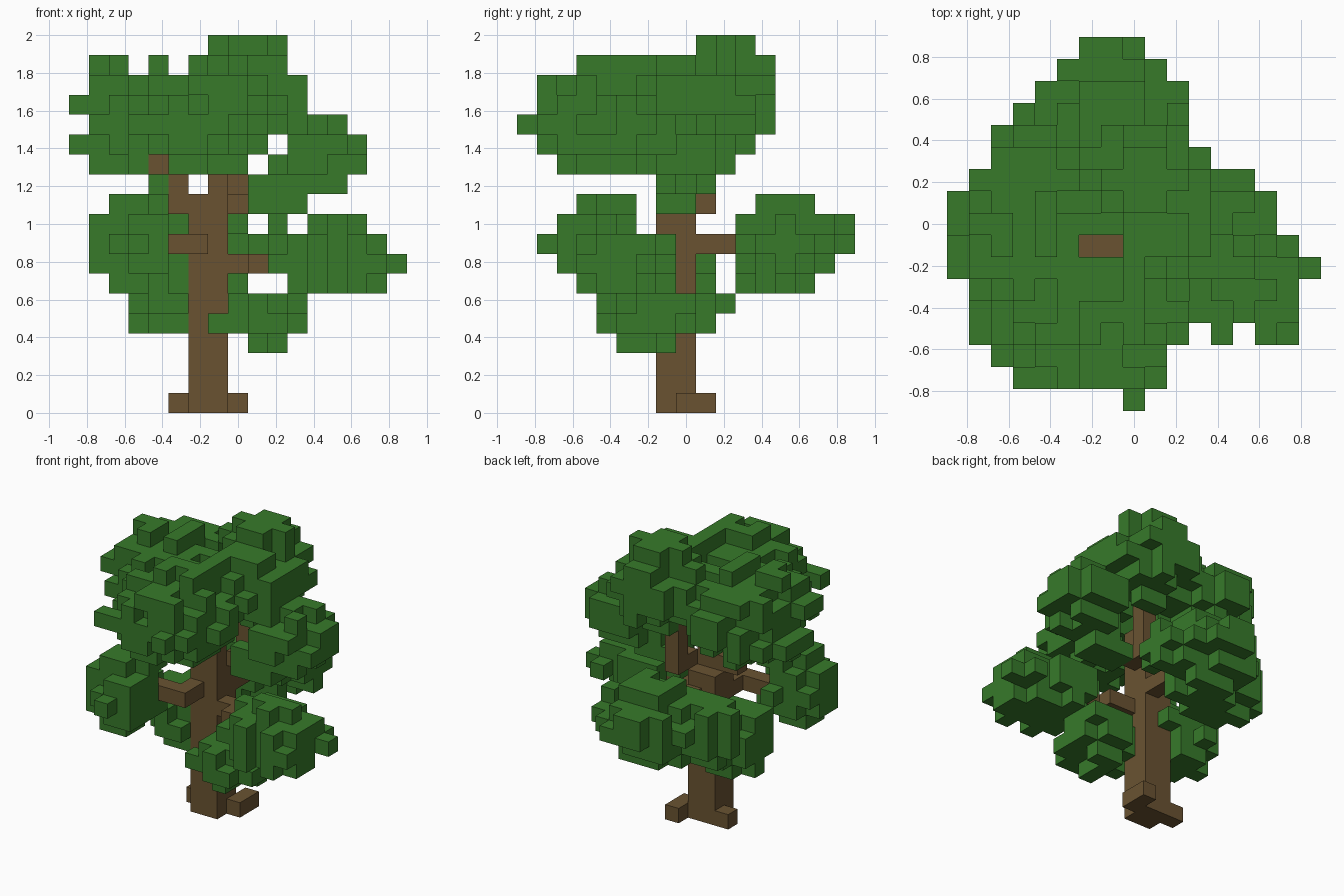
import bpy, bmesh, random
from itertools import product

random.seed(4)
SIZE = 2 / 19          # edge of one block
MIDDLE = 8             # grid index of the centre column

cube = bpy.data.objects.get("Cube")
if cube:
    bpy.data.objects.remove(cube, do_unlink=True)


def make_material(name, colour):
    mat = bpy.data.materials.new(name)
    mat.use_nodes = True
    mat.diffuse_color = (*colour, 1)
    mat.node_tree.nodes["Principled BSDF"].inputs["Base Color"].default_value = (*colour, 1)
    return mat


def box(low, high):
    """All grid cells from low to high, both included."""
    return set(product(*(range(a, b + 1) for a, b in zip(low, high))))


def clump(centre, radii):
    """Rounded leaf clump with a ragged outer shell."""
    cells = set()
    low = [int(c - r) for c, r in zip(centre, radii)]
    high = [int(c + r) + 1 for c, r in zip(centre, radii)]
    for cell in sorted(box(low, high)):
        dist = sum(((p - c) / r) ** 2 for p, c, r in zip(cell, centre, radii))
        if dist < 1 and not (dist > 0.6 and random.random() < 0.22):
            cells.add(cell)
    return cells


def build(name, cells, solid, material):
    """Mesh of the cell sides that no other block covers."""
    bm = bmesh.new()
    corners = {}

    def vert(key):
        if key not in corners:
            x, y, z = key
            corners[key] = bm.verts.new(((x - MIDDLE - 0.5) * SIZE,
                                         (y - MIDDLE - 0.5) * SIZE, z * SIZE))
        return corners[key]

    for cell in sorted(cells):
        for axis, side in product(range(3), (0, 1)):
            step = [0, 0, 0]
            step[axis] = 2 * side - 1
            if tuple(c + s for c, s in zip(cell, step)) in solid:
                continue
            u, v = (axis + 1) % 3, (axis + 2) % 3
            ring = []
            for du, dv in ((0, 0), (1, 0), (1, 1), (0, 1)):
                key = list(cell)
                key[axis] += side
                key[u] += du
                key[v] += dv
                ring.append(vert(tuple(key)))
            bm.faces.new(ring if side else ring[::-1])
    mesh = bpy.data.meshes.new(name)
    bm.to_mesh(mesh)
    bm.free()
    mesh.materials.append(material)
    obj = bpy.data.objects.new(name, mesh)
    bpy.context.collection.objects.link(obj)


# Trunk with root stubs
trunk = box((6, 7, 0), (7, 8, 9)) | box((8, 8, 0), (8, 9, 0)) | {(5, 8, 0)}

# Branches reaching into the clumps
branches = set()
for low, high in (
    ((8, 7, 7), (9, 7, 7)),       # lower left
    ((9, 6, 7), (11, 6, 7)),
    ((7, 9, 8), (7, 10, 8)),      # back
    ((6, 5, 8), (6, 6, 8)),       # front right
    ((4, 5, 8), (5, 5, 8)),
    ((6, 7, 10), (7, 7, 10)),     # top of the trunk
    ((7, 7, 11), (7, 7, 12)),
    ((6, 7, 12), (6, 7, 12)),
    ((8, 8, 10), (8, 9, 10)),     # fork up to the crown
    ((8, 9, 11), (8, 9, 13)),
    ((5, 7, 10), (5, 7, 11)),     # fork to the right crown
    ((4, 6, 12), (4, 7, 12)),
):
    branches |= box(low, high)

# Leaf clumps: centre and radii in blocks
clumps = {
    "crown_leaves": ((8.4, 10, 15.6), (3, 2.6, 2.8)),
    "middle_crown_leaves": ((9.5, 7.5, 15.2), (2, 2, 2.4)),
    "front_crown_leaves": ((6.6, 3.5, 14.2), (3.7, 3.3, 2.9)),
    "right_crown_leaves": ((3.3, 8, 14.5), (3.2, 4.4, 2.9)),
    "left_crown_leaves": ((12.2, 8.1, 12.5), (2.4, 2.7, 2)),
    "left_fork_leaves": ((10.2, 7.6, 10.6), (1.7, 1.4, 1)),
    "left_leaves": ((12.9, 4.9, 7.2), (3.1, 2.9, 1.95)),
    "low_front_leaves": ((9.7, 6.3, 4.4), (2.3, 2.8, 1.6)),
    "low_right_leaves": ((4.4, 7.8, 5.6), (2, 2.2, 2.4)),
    "front_right_leaves": ((2.8, 3.6, 8), (2.2, 2.6, 2.3)),
    "back_leaves": ((7.1, 13.2, 8), (3.3, 3, 2.4)),
    "back_right_leaves": ((4.3, 12, 7.6), (2.5, 1.7, 2.3)),
}
leaves = {name: clump(*shape) for name, shape in clumps.items()}

# Single twigs sticking out of the clumps
leaves["right_crown_leaves"] |= (box((0, 6, 15), (0, 7, 15)) | box((0, 7, 13), (0, 9, 13))
                                 | box((1, 8, 17), (2, 8, 17)) | box((1, 7, 12), (2, 7, 12))
                                 | {(4, 7, 11), (4, 8, 17), (1, 10, 15), (1, 5, 14)})
leaves["front_crown_leaves"] |= (box((8, 0, 14), (8, 1, 14)) | box((3, 1, 14), (9, 1, 14))
                                 | box((7, 1, 15), (8, 1, 16)) | box((8, 3, 17), (8, 6, 17)))
leaves["middle_crown_leaves"] |= box((8, 7, 14), (9, 7, 17))
leaves["crown_leaves"] |= box((7, 10, 18), (10, 10, 18)) | {(8, 9, 18), (9, 11, 18)}
leaves["left_fork_leaves"] |= box((9, 7, 10), (9, 8, 10))
leaves["left_leaves"] |= box((15, 6, 7), (16, 6, 7)) | {(10, 6, 8), (15, 3, 7), (11, 7, 8)}
leaves["low_front_leaves"] |= {(7, 5, 4), (8, 5, 4), (9, 5, 3)}
leaves["low_right_leaves"] |= box((4, 9, 5), (4, 9, 7)) | {(4, 10, 5)}
leaves["front_right_leaves"] |= box((1, 4, 7), (1, 4, 9)) | box((3, 4, 10), (4, 5, 10)) | {(3, 1, 8)}
leaves["back_leaves"] |= box((6, 16, 8), (7, 16, 9)) | box((9, 14, 8), (10, 14, 8))
leaves["back_right_leaves"] |= box((2, 12, 7), (2, 12, 9)) | box((4, 11, 6), (6, 11, 8))

# Gaps: shaft above the trunk, notches along the edges, openings beside the crown
bark = trunk | branches
gaps = box((6, 7, 10), (7, 7, 18)) | box((11, 3, 6), (11, 3, 9)) | box((13, 3, 6), (13, 3, 9))
for x, z in ((3, 17), (5, 17), (10, 13), (9, 9), (9, 12)):
    gaps |= box((x, 0, z), (x, 16, z))
taken = bark | gaps
for name in leaves:
    leaves[name] -= taken
    taken = taken | leaves[name]
solid = bark.union(*leaves.values())

# Objects
brown = make_material("bark brown", (0.143, 0.086, 0.031))
green = make_material("leaf green", (0.038, 0.194, 0.023))
build("trunk", trunk, solid, brown)
build("branches", branches - trunk, solid, brown)
for name, cells in leaves.items():
    build(name, cells, solid, green)
